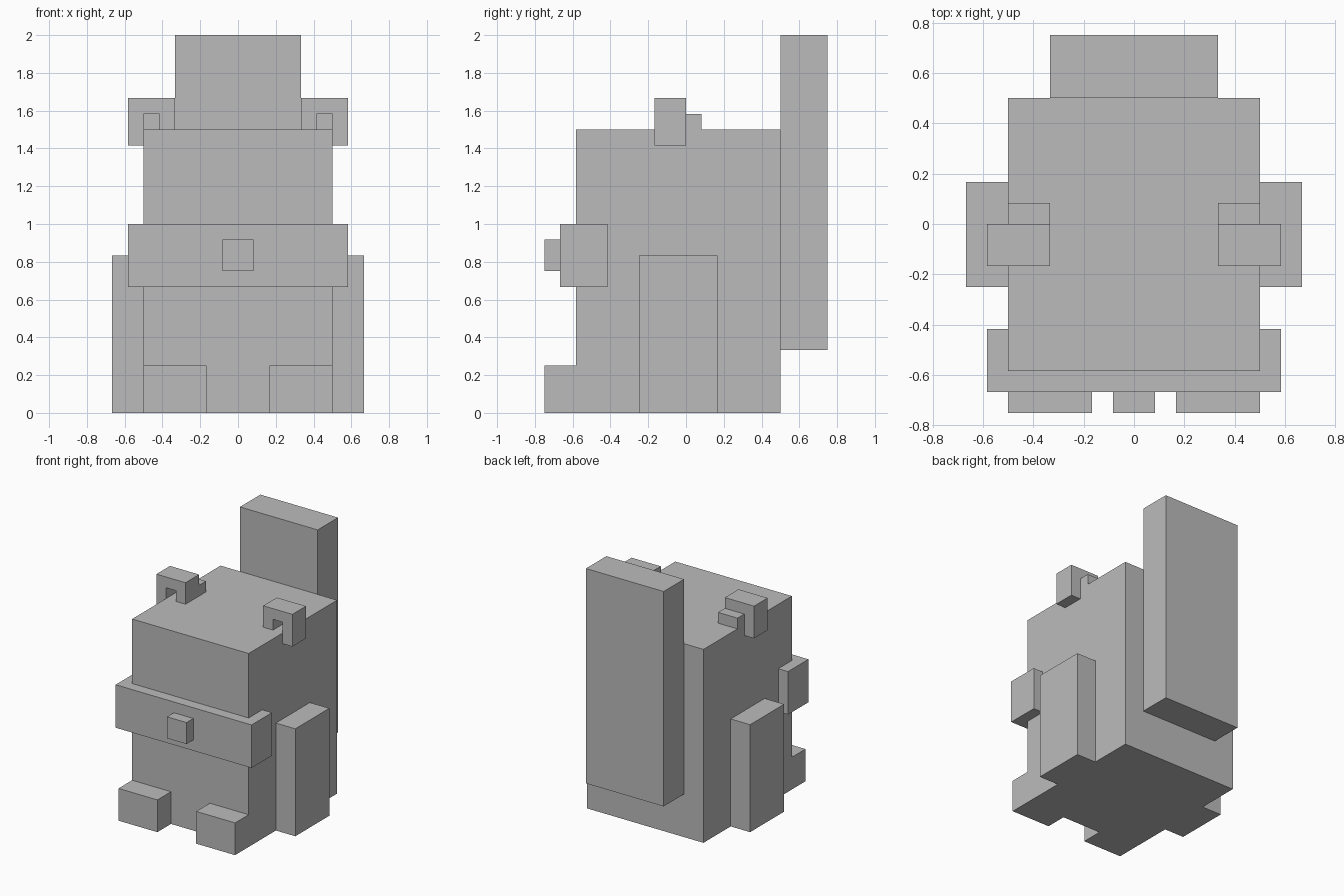
import bpy
import bmesh
from mathutils import Vector

cube = bpy.data.objects.get("Cube")
if cube:
    bpy.data.objects.remove(cube, do_unlink=True)

U = 1 / 12  # one block unit

grey = bpy.data.materials.new("plain_grey")
grey.use_nodes = True
colour = (0.5, 0.5, 0.5, 1)
grey.diffuse_color = colour
grey.node_tree.nodes["Principled BSDF"].inputs["Base Color"].default_value = colour


def finish(name, bm):
    bmesh.ops.recalc_face_normals(bm, faces=bm.faces)
    mesh = bpy.data.meshes.new(name)
    bm.to_mesh(mesh)
    bm.free()
    mesh.materials.append(grey)
    obj = bpy.data.objects.new(name, mesh)
    bpy.context.collection.objects.link(obj)


def box(name, x, y, z):
    """Box from its (low, high) range on each axis, in block units."""
    bm = bmesh.new()
    bmesh.ops.create_cube(bm, size=1)
    for v in bm.verts:
        v.co = Vector([r[0 if c < 0 else 1] * U for c, r in zip(v.co, (x, y, z))])
    finish(name, bm)


def mirrored(side, lo, hi):
    return tuple(sorted((side * lo, side * hi)))


def ear(name, side):
    """Hooked arch: long outer leg, short inner leg resting on the head."""
    profile = [(4, 18), (5, 18), (5, 19), (6, 19), (6, 17), (7, 17), (7, 20), (4, 20)]
    bm = bmesh.new()
    face = bm.faces.new([bm.verts.new((side * x * U, -2 * U, z * U)) for x, z in profile])
    moved = bmesh.ops.extrude_face_region(bm, geom=[face])["geom"]
    verts = [g for g in moved if isinstance(g, bmesh.types.BMVert)]
    bmesh.ops.translate(bm, verts=verts, vec=(0, 2 * U, 0))
    finish(name, bm)


# Body, face and tail
box("body", (-6, 6), (-7, 6), (0, 18))
box("muzzle", (-7, 7), (-8, -5), (8, 12))
box("nose", (-1, 1), (-9, -8), (9, 11))
box("tail", (-4, 4), (6, 9), (4, 24))

# Paired limbs and ears
for label, side in (("left", 1), ("right", -1)):
    box(label + "_arm", mirrored(side, 6, 8), (-3, 2), (0, 10))
    box(label + "_foot", mirrored(side, 2, 6), (-9, -7), (0, 3))
    ear(label + "_ear", side)
    box(label + "_ear_back", mirrored(side, 4, 6), (0, 1), (18, 19))
